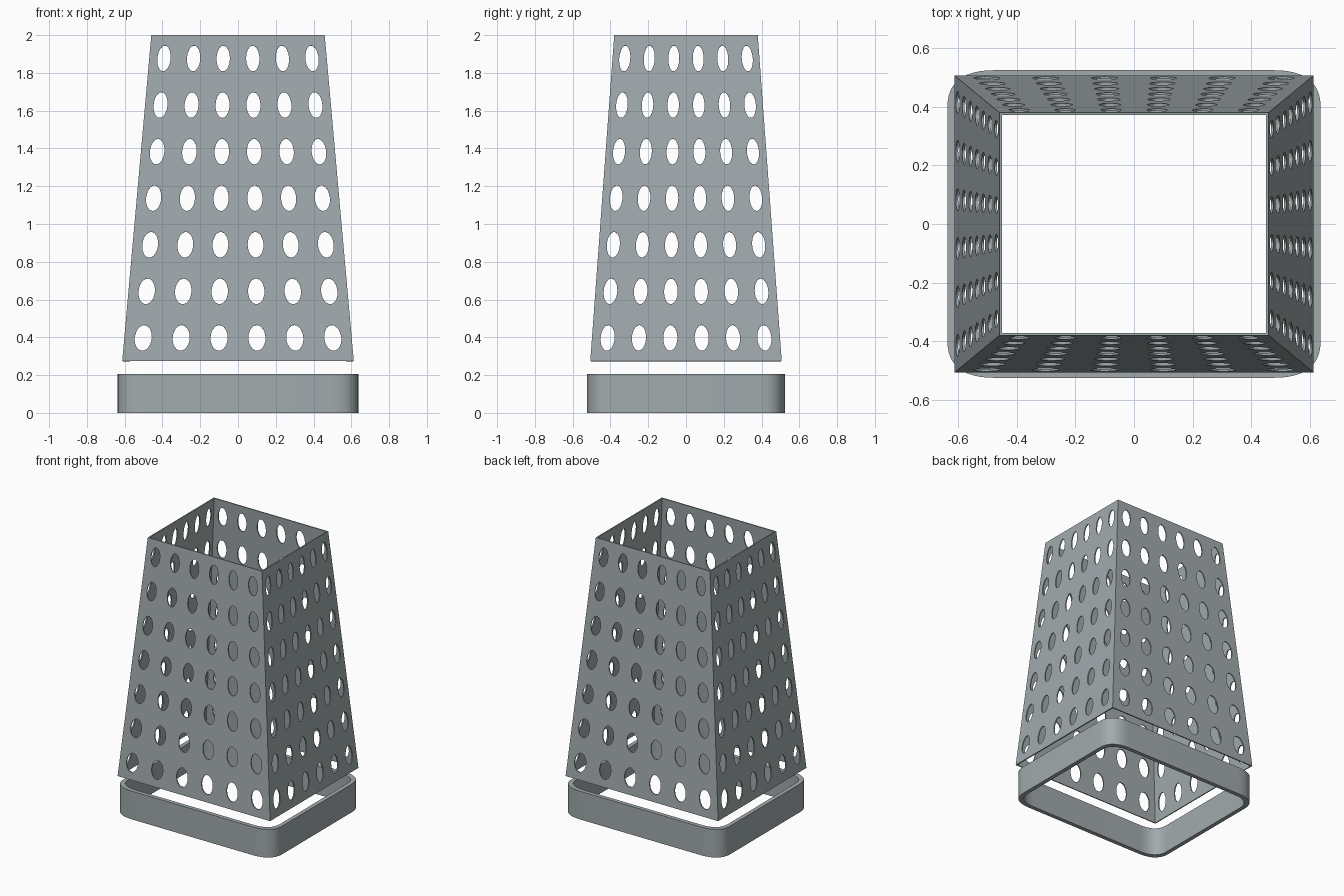
import bpy, bmesh, math
from mathutils import Vector

cube = bpy.data.objects.get("Cube")
if cube:
    bpy.data.objects.remove(cube, do_unlink=True)

grey = bpy.data.materials.new("steel grey")
grey.use_nodes = True
colour = (0.36, 0.405, 0.42, 1)
grey.diffuse_color = colour
grey.node_tree.nodes["Principled BSDF"].inputs["Base Color"].default_value = colour


def finish(bm, name):
    mesh = bpy.data.meshes.new(name)
    bm.to_mesh(mesh)
    bm.free()
    mesh.materials.append(grey)
    obj = bpy.data.objects.new(name, mesh)
    bpy.context.collection.objects.link(obj)
    return obj


# Tapered sleeve: four panels, each a grid of cells with an oval hole
BOTTOM, TOP = (0.613, 0.507, 0.274), (0.459, 0.38, 2.0)
COLUMNS, ROWS, SEGMENTS = 6, 7, 24
HOLE_U, HOLE_V = 0.225, 0.275
SIGNS = [(-1, -1), (1, -1), (1, 1), (-1, 1)]


def corner(size, sign):
    return Vector((size[0] * sign[0], size[1] * sign[1], size[2]))


bm = bmesh.new()
for side in range(4):
    a, b = SIGNS[side], SIGNS[(side + 1) % 4]
    low_a, low_b = corner(BOTTOM, a), corner(BOTTOM, b)
    top_a, top_b = corner(TOP, a), corner(TOP, b)

    def on_panel(u, v):
        u, v = u / COLUMNS, v / ROWS
        return low_a.lerp(low_b, u).lerp(top_a.lerp(top_b, u), v)

    for col in range(COLUMNS):
        for row in range(ROWS):
            hole, border = [], []
            for i in range(SEGMENTS):
                angle = math.tau * i / SEGMENTS
                c, s = math.cos(angle), math.sin(angle)
                reach = 0.5 / max(abs(c), abs(s))
                u, v = col + 0.5, row + 0.5
                hole.append(bm.verts.new(on_panel(u + c * HOLE_U, v + s * HOLE_V)))
                border.append(bm.verts.new(on_panel(u + c * reach, v + s * reach)))
            for i in range(SEGMENTS):
                j = (i + 1) % SEGMENTS
                bm.faces.new((hole[i], border[i], border[j], hole[j]))
bmesh.ops.remove_doubles(bm, verts=bm.verts, dist=0.0005)
sleeve = finish(bm, "perforated_sleeve")
wall = sleeve.modifiers.new("wall", "SOLIDIFY")
wall.thickness = 0.008
wall.offset = -1
wall.use_even_offset = True


# Base ring: rounded rectangular band with soft corners
def rounded_path(hx, hy, run_x, run_y, steps=12):
    points = []
    for index, (sx, sy) in enumerate(SIGNS):
        arc = []
        for i in range(steps + 1):
            t = i / steps
            arc.append((sx * (hx - run_x * t * t), sy * (hy - run_y * (1 - t) ** 2)))
        points += arc[::-1] if index % 2 else arc
    return points


bm = bmesh.new()
outer = rounded_path(0.637, 0.525, 0.16, 0.125)
inner = rounded_path(0.607, 0.495, 0.14, 0.11)
HEIGHT = 0.205
loops = [[bm.verts.new((x, y, z)) for x, y in path]
         for path, z in ((outer, 0), (outer, HEIGHT), (inner, HEIGHT), (inner, 0))]
for k in range(4):
    first, second = loops[k], loops[(k + 1) % 4]
    for i in range(len(first)):
        j = (i + 1) % len(first)
        bm.faces.new((first[i], first[j], second[j], second[i]))
bmesh.ops.recalc_face_normals(bm, faces=bm.faces)
ring = finish(bm, "base_ring")
bpy.ops.object.select_all(action="DESELECT")
ring.select_set(True)
bpy.context.view_layer.objects.active = ring
bpy.ops.object.shade_smooth_by_angle(angle=math.radians(35))
